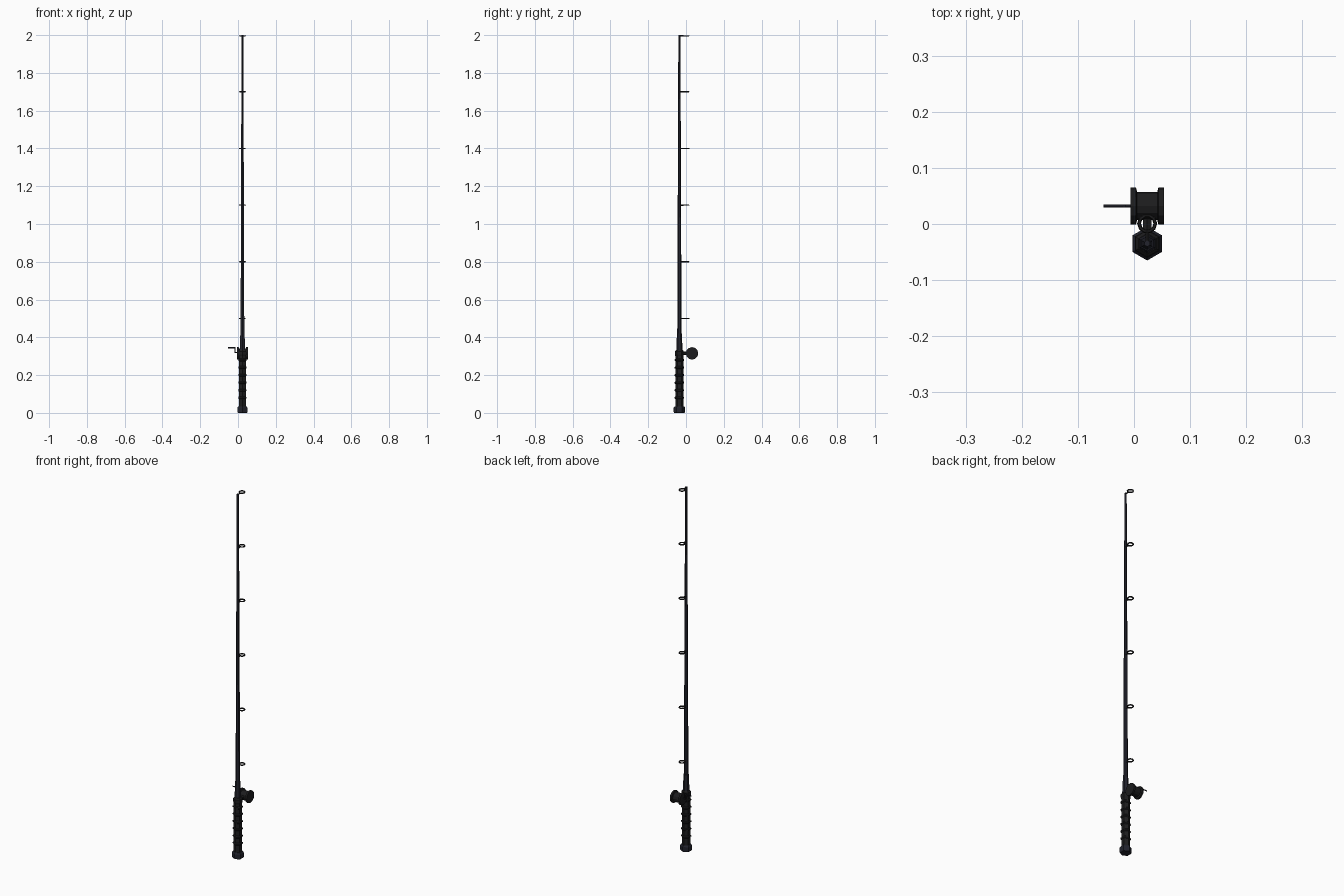
import bpy, bmesh, math
from mathutils import Matrix, Vector

if "Cube" in bpy.data.objects:
    bpy.data.objects.remove(bpy.data.objects["Cube"])

RX, RY = 0.0235, -0.035          # rod axis
REEL = Vector((RX, 0.032, 0.315))


def material(name, col):
    m = bpy.data.materials.new(name)
    m.diffuse_color = (*col, 1)
    m.use_nodes = True
    m.node_tree.nodes["Principled BSDF"].inputs["Base Color"].default_value = m.diffuse_color
    return m


BLACK = material("black", (0.012, 0.012, 0.013))
NAVY = material("dark_blue", (0.016, 0.017, 0.026))


def finish(name, bm, mat):
    bmesh.ops.recalc_face_normals(bm, faces=bm.faces)
    me = bpy.data.meshes.new(name)
    bm.to_mesh(me)
    bm.free()
    me.materials.append(mat)
    ob = bpy.data.objects.new(name, me)
    bpy.context.collection.objects.link(ob)
    return ob


def lathe(name, profile, sides, matrix, mat):
    """Closed solid from (radius, height) points, with flat facets."""
    bm = bmesh.new()
    rings = []
    for r, h in profile:
        angles = [math.pi / 2 + math.tau * i / sides for i in range(sides)]
        rings.append([bm.verts.new(matrix @ Vector((r * math.cos(a), r * math.sin(a), h))) for a in angles])
    for a, b in zip(rings, rings[1:]):
        for i in range(sides):
            j = (i + 1) % sides
            bm.faces.new((a[i], a[j], b[j], b[i]))
    bm.faces.new(rings[0])
    bm.faces.new(rings[-1])
    return finish(name, bm, mat)


def bar(name, a, b, r, mat, sides=6):
    a, b = Vector(a), Vector(b)
    d = b - a
    m = Matrix.Translation(a) @ d.to_track_quat('Z', 'Y').to_matrix().to_4x4()
    return lathe(name, [(r, 0), (r, d.length)], sides, m, mat)


def torus(name, center, R, r, mat, n=10, k=6):
    bm = bmesh.new()
    grid = []
    for i in range(n):
        a = math.tau * i / n
        grid.append([bm.verts.new(Vector(center) + Vector((
            (R + r * math.cos(math.tau * j / k)) * math.cos(a),
            (R + r * math.cos(math.tau * j / k)) * math.sin(a),
            r * math.sin(math.tau * j / k)))) for j in range(k)])
    for i in range(n):
        for j in range(k):
            p, q = grid[i], grid[(i + 1) % n]
            bm.faces.new((p[j], q[j], q[(j + 1) % k], p[(j + 1) % k]))
    return finish(name, bm, mat)


ROD = Matrix.Translation((RX, RY, 0))

# Butt cap
lathe("butt_cap", [(0.027, 0), (0.03, 0.004), (0.03, 0.028), (0.025, 0.035)], 6, ROD, NAVY)

# Grip with raised ribs
grip = [(0.021, 0.03)]
for i in range(6):
    z = 0.08 + 0.04 * i
    grip += [(0.021, z - 0.007), (0.0255, z - 0.003), (0.0255, z + 0.003), (0.021, z + 0.007)]
grip += [(0.021, 0.3), (0.024, 0.308), (0.024, 0.325), (0.018, 0.332)]
lathe("grip", grip, 6, ROD, BLACK)

# Tapered collar and blank
lathe("collar", [(0.017, 0.325), (0.013, 0.42)], 6, ROD, NAVY)
lathe("rod_blank", [(0.0115, 0.4), (0.0055, 2.0)], 6, ROD, NAVY)

# Line guides: ring plus stem
for i in range(6):
    z = 0.5 + 0.3 * i - (0.004 if i == 5 else 0)
    torus(f"guide_ring_{i + 1}", (RX, 0.001, z), 0.0145, 0.0035, BLACK)
    bar(f"guide_stem_{i + 1}", (RX, RY, z), (RX, -0.012, z), 0.0035, BLACK)

# Reel spool with two flanges, along x
reel = Matrix.Translation(REEL) @ Matrix.Rotation(math.pi / 2, 4, 'Y')
lathe("reel_spool", [(0.033, -0.03), (0.033, -0.02), (0.025, -0.018),
                     (0.025, 0.018), (0.033, 0.02), (0.033, 0.03)], 12, reel, BLACK)
bar("reel_foot", (RX, RY, 0.315), (RX, 0.012, 0.315), 0.009, BLACK)

# Crank
Y = REEL.y
bar("crank_axle", (0.0, Y, 0.32), (-0.019, Y, 0.32), 0.003, NAVY)
bar("crank_arm", (-0.017, Y, 0.3175), (-0.017, Y, 0.3475), 0.003, NAVY)
bar("crank_handle", (-0.0145, Y, 0.345), (-0.054, Y, 0.345), 0.003, NAVY)
